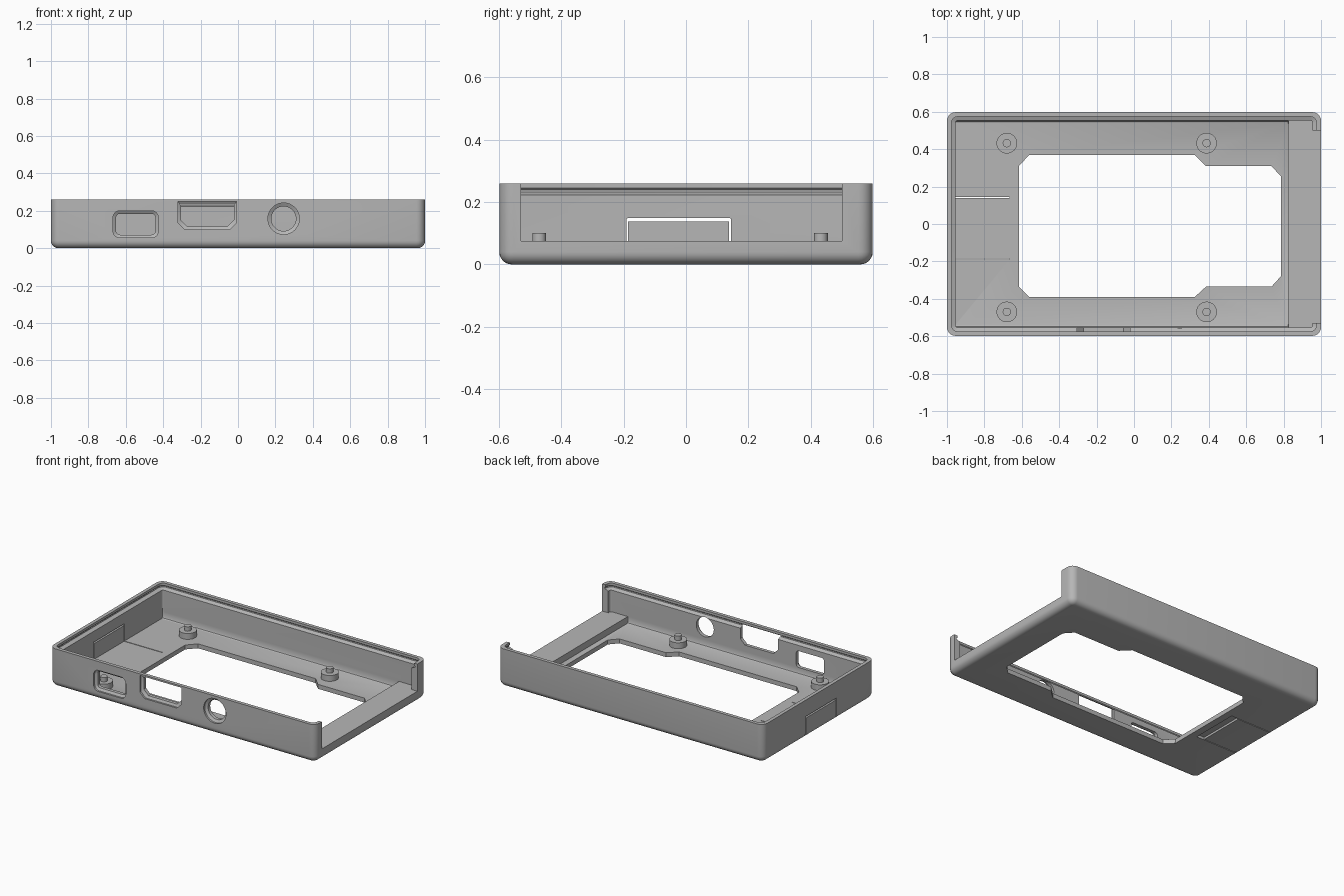
import bpy, bmesh
from math import sin, cos, pi, radians
from mathutils import Vector

if "Cube" in bpy.data.objects:
    bpy.data.objects.remove(bpy.data.objects["Cube"], do_unlink=True)

grey = bpy.data.materials.new("matte grey plastic")
grey.use_nodes = True
COLOR = (0.47, 0.47, 0.47, 1)
grey.diffuse_color = COLOR
grey.node_tree.nodes["Principled BSDF"].inputs["Base Color"].default_value = COLOR


def loft(name, rings):
    """Skin a stack of equal-length point rings and cap both ends."""
    bm = bmesh.new()
    loops = [[bm.verts.new(p) for p in ring] for ring in rings]
    n = len(loops[0])
    for a, b in zip(loops, loops[1:]):
        for i in range(n):
            j = (i + 1) % n
            bm.faces.new((a[i], a[j], b[j], b[i]))
    bm.faces.new(loops[0][::-1])
    bm.faces.new(loops[-1])
    bmesh.ops.recalc_face_normals(bm, faces=bm.faces)
    mesh = bpy.data.meshes.new(name)
    bm.to_mesh(mesh)
    bm.free()
    mesh.materials.append(grey)
    ob = bpy.data.objects.new(name, mesh)
    bpy.context.collection.objects.link(ob)
    return ob


def round_rect(hx, hy, r, steps=6):
    pts = []
    for k, (sx, sy) in enumerate(((1, 1), (-1, 1), (-1, -1), (1, -1))):
        for i in range(steps + 1):
            a = (k + i / steps) * pi / 2
            pts.append((sx * (hx - r) + r * cos(a), sy * (hy - r) + r * sin(a)))
    return pts


def flat(pts, z):
    return [(x, y, z) for x, y in pts]


def box(name, x0, x1, y0, y1, z0, z1):
    base = ((x0, y0), (x1, y0), (x1, y1), (x0, y1))
    return loft(name, [flat(base, z0), flat(base, z1)])


def boolean(target, tool, operation="DIFFERENCE"):
    mod = target.modifiers.new("cut", "BOOLEAN")
    mod.operation, mod.solver, mod.object = operation, "EXACT", tool
    bpy.ops.object.select_all(action="DESELECT")
    bpy.context.view_layer.objects.active = target
    target.select_set(True)
    bpy.ops.object.modifier_apply(modifier=mod.name)
    bpy.data.objects.remove(tool, do_unlink=True)


def smooth(ob):
    bpy.ops.object.select_all(action="DESELECT")
    bpy.context.view_layer.objects.active = ob
    ob.select_set(True)
    bpy.ops.object.shade_smooth_by_angle(angle=radians(30))


# Outer shell with rounded bottom edge
HX, HY, TOP, FLOOR, SHELF = 1.0, 0.598, 0.26, 0.03, 0.075
FIL = 0.04
rings = []
for i in range(7):
    a = i / 6 * pi / 2
    inset = FIL * (1 - sin(a))
    rings.append(flat(round_rect(HX - inset, HY - inset, 0.046 - inset), FIL * (1 - cos(a))))
rings.append(flat(round_rect(HX, HY, 0.046), TOP))
case = loft("case_tray", rings)

# Cavity above the end shelf, with a snap groove and a wider rim
levels = ((SHELF, 0.045), (0.222, 0.045), (0.228, 0.03), (0.232, 0.02),
          (0.238, 0.018), (0.244, 0.024), (0.3, 0.024))
boolean(case, loft("cavity", [flat(round_rect(HX - t, HY - t, 0.046 - t + 0.012), z)
                              for z, t in levels]))

# Lower pocket leaves the raised shelf at the open end
pocket = loft("pocket", [[(x * 0.89 - 0.065, y, z) for x, y in round_rect(1, HY - 0.045 - f, 0.004)]
                         for z, f in ((FLOOR, 0.012), (FLOOR + 0.004, 0.004),
                                      (FLOOR + 0.012, 0), (0.1, 0))])
boolean(case, pocket)

# Open end
boolean(case, box("end_gap", 0.9, 1.1, -0.528, 0.5, SHELF, 0.4))

# Large floor window
outline = [(-0.615, 0.31), (-0.56, 0.37), (0.325, 0.37), (0.385, 0.31),
           (0.735, 0.31), (0.785, 0.255), (0.785, -0.28), (0.735, -0.335),
           (0.385, -0.335), (0.325, -0.39), (-0.56, -0.39), (-0.615, -0.335)]
boolean(case, loft("window", [flat(outline, -0.1), flat(outline, 0.06)]))


# Front ports: flared outside, straight through the wall
def port(name, shape, flare):
    rings = []
    for y, f in ((-0.65, flare), (-HY + 0.012, flare), (-HY + 0.022, 0), (-0.5, 0)):
        rings.append([(x, y, z) for x, z in shape(f)])
    boolean(case, loft(name, rings))


def power_port(f):
    return [(-0.547 + u, 0.128 + v) for u, v in round_rect(0.105 + f, 0.056 + f, 0.02 + f)]


def video_port(f):
    x0, x1, z0, z1, c = -0.305 - f, -0.022 + f, 0.116 - f, 0.234 + f, 0.035
    return [(x0, z1), (x0, z0 + c), (x0 + c, z0), (x1 - c, z0), (x1, z0 + c), (x1, z1)]


def audio_port(f):
    r = 0.066 + f
    return [(0.244 + r * cos(i * pi / 20), 0.158 + r * sin(i * pi / 20)) for i in range(40)]


port("power_cut", power_port, 0.016)
port("video_cut", video_port, 0.015)
port("audio_cut", audio_port, 0.018)

# Flexible tab in the left-hand end: side slits, top gap and hinge groove
TAB0, TAB1 = -0.188, 0.141
for y in (TAB0, TAB1):
    boolean(case, box("slit", -1.1, -0.665, y - 0.0025, y + 0.0025, -0.1, 0.147))
boolean(case, box("tab_gap", -1.1, -0.9, TAB0, TAB1, 0.137, 0.148))
boolean(case, box("hinge_groove", -0.72, -0.665, TAB0, TAB1, -0.1, 0.014))
smooth(case)

# Board posts: wide boss with a locating pin
profile = ((0.055, 0.02), (0.055, 0.07), (0.022, 0.07), (0.022, 0.1))
for i, (px, py) in enumerate([(x, y) for x in (-0.68, 0.388) for y in (-0.47, 0.432)]):
    post = loft("board_post_%d" % (i + 1),
                [[(px + r * cos(k * pi / 16), py + r * sin(k * pi / 16), z) for k in range(32)]
                 for r, z in profile])
    smooth(post)
